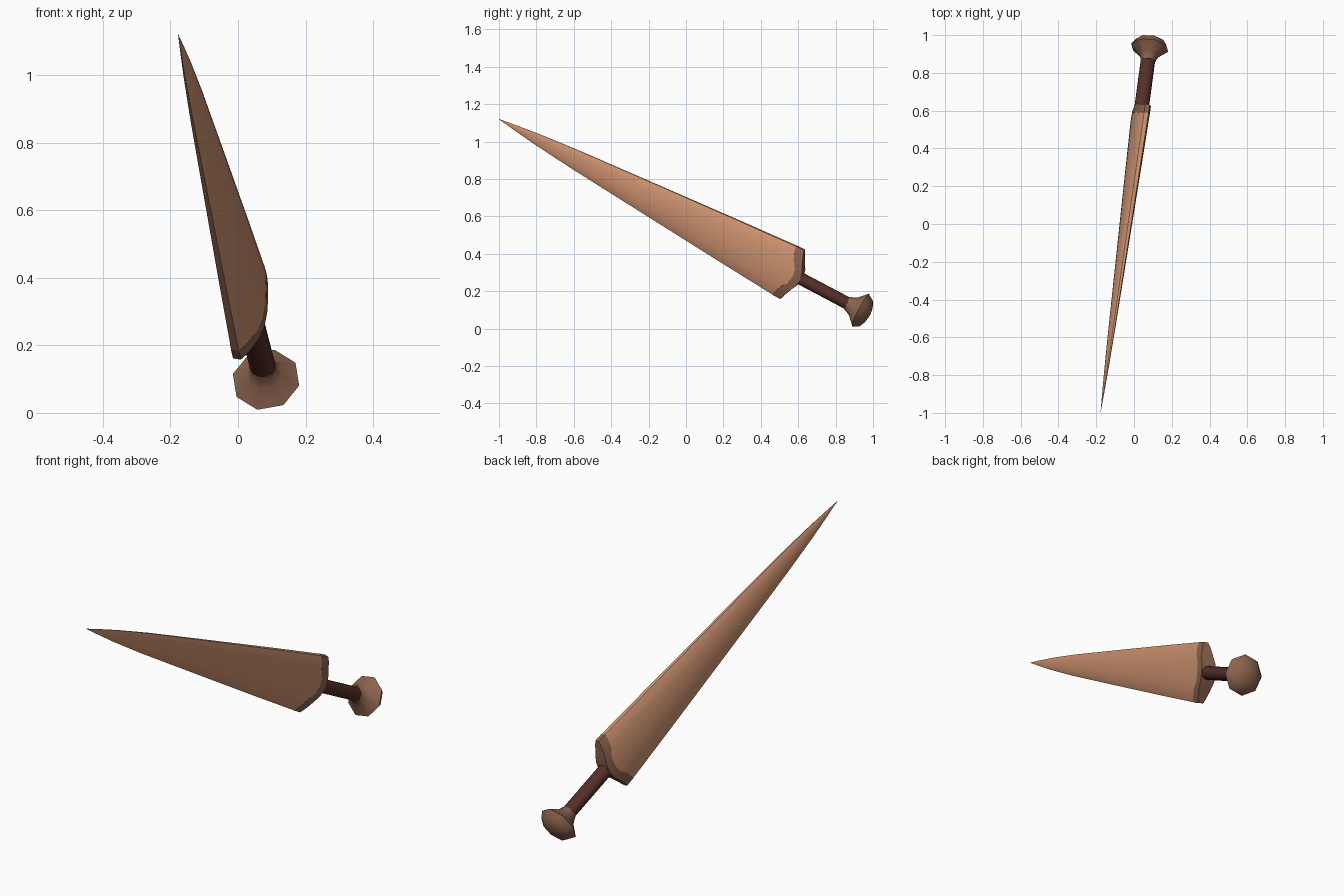
import bpy, bmesh, math
from mathutils import Matrix, Vector

if "Cube" in bpy.data.objects:
    bpy.data.objects.remove(bpy.data.objects["Cube"])

# Frame of the tilted dagger: local Z runs along the axis from tip to pommel,
# local Y across the blade width, local X through its thickness
axis = Vector((0.118, 0.878, -0.464)).normalized()
width = Vector((0.25, 0.433, 0.866))
width = (width - axis * width.dot(axis)).normalized()
thick = width.cross(axis)
FRAME = Matrix((thick, width, axis)).transposed().to_4x4()
FRAME.translation = (0.034, 0.57, 0.29)


def material(name, rgb):
    m = bpy.data.materials.new(name)
    m.diffuse_color = (*rgb, 1)
    m.use_nodes = True
    m.node_tree.nodes["Principled BSDF"].inputs["Base Color"].default_value = m.diffuse_color
    return m


COPPER = material("light copper", (0.64, 0.30, 0.168))
BRONZE = material("dark bronze", (0.262, 0.127, 0.076))
GRIP = material("dark brown leather", (0.089, 0.027, 0.021))


def loft(name, rings, mat, angle, cap=True, strip_end=False):
    """Skin a list of closed rings of local points."""
    bm = bmesh.new()
    rows = [[bm.verts.new(FRAME @ Vector(p)) for p in r] for r in rings]
    n = len(rows[0])
    for a, b in zip(rows, rows[1:]):
        for k in range(n):
            bm.faces.new((a[k], a[(k + 1) % n], b[(k + 1) % n], b[k]))
    if strip_end:  # close flat sections side to side
        for r in (rows[0], rows[-1]):
            for k in range(n // 2 - 1):
                bm.faces.new((r[k], r[k + 1], r[n - 2 - k], r[n - 1 - k]))
    elif cap:
        bm.faces.new(rows[0])
        bm.faces.new(rows[-1])
    bmesh.ops.recalc_face_normals(bm, faces=bm.faces)
    me = bpy.data.meshes.new(name)
    bm.to_mesh(me)
    bm.free()
    me.materials.append(mat)
    ob = bpy.data.objects.new(name, me)
    bpy.context.collection.objects.link(ob)
    bpy.ops.object.select_all(action='DESELECT')
    ob.select_set(True)
    bpy.context.view_layer.objects.active = ob
    bpy.ops.object.shade_smooth_by_angle(angle=math.radians(angle))
    return ob


# Lens section: (width fraction, half thickness, blade end, guard back end)
half = [(1.0, 0.012, -0.048, 0.0),
        (0.85, 0.022, -0.044, 0.008),
        (0.58, 0.032, -0.028, 0.025),
        (0.30, 0.038, 0.003, 0.046),
        (0.0, 0.040, 0.010, 0.055)]
section = half + [(-s, t, b, g) for s, t, b, g in half[-2::-1]]


def lens(h, along):
    """Closed ring: one face down the width, the other back up."""
    k = h / 0.15
    side = [(t * k, s * h, along(b, g)) for s, t, b, g in section]
    return side + [(-x, y, z) for x, y, z in reversed(side)]


# Blade, tapering with a slight belly near the tip
TIP = -1.788
outline = [(0, 0.001), (0.06, 0.015), (0.13, 0.030), (0.26, 0.052),
           (0.5, 0.084), (0.637, 0.102), (0.82, 0.126), (1, 0.148)]
loft("blade", [lens(h, lambda b, g, f=f: TIP + f * (b - TIP)) for f, h in outline],
     COPPER, 40, strip_end=True)

# Guard, scooped on both ends
loft("guard", [lens(0.149, lambda b, g: b), lens(0.150, lambda b, g: g)],
     BRONZE, 40, strip_end=True)


def ring(z, rx, ry, n):
    return [(rx * math.cos(2 * math.pi * i / n), ry * math.sin(2 * math.pi * i / n), z)
            for i in range(n)]


# Handle
loft("handle", [ring(0.03, 0.039, 0.034, 12), ring(0.36, 0.039, 0.034, 12)], GRIP, 50)

# Eight-sided pommel with a flared neck and a domed end
profile = [(0.332, 0.038), (0.35, 0.044), (0.37, 0.054), (0.414, 0.102),
           (0.448, 0.080), (0.464, 0.045), (0.470, 0.012)]
loft("pommel", [ring(z, r, r, 8) for z, r in profile], BRONZE, 60)
